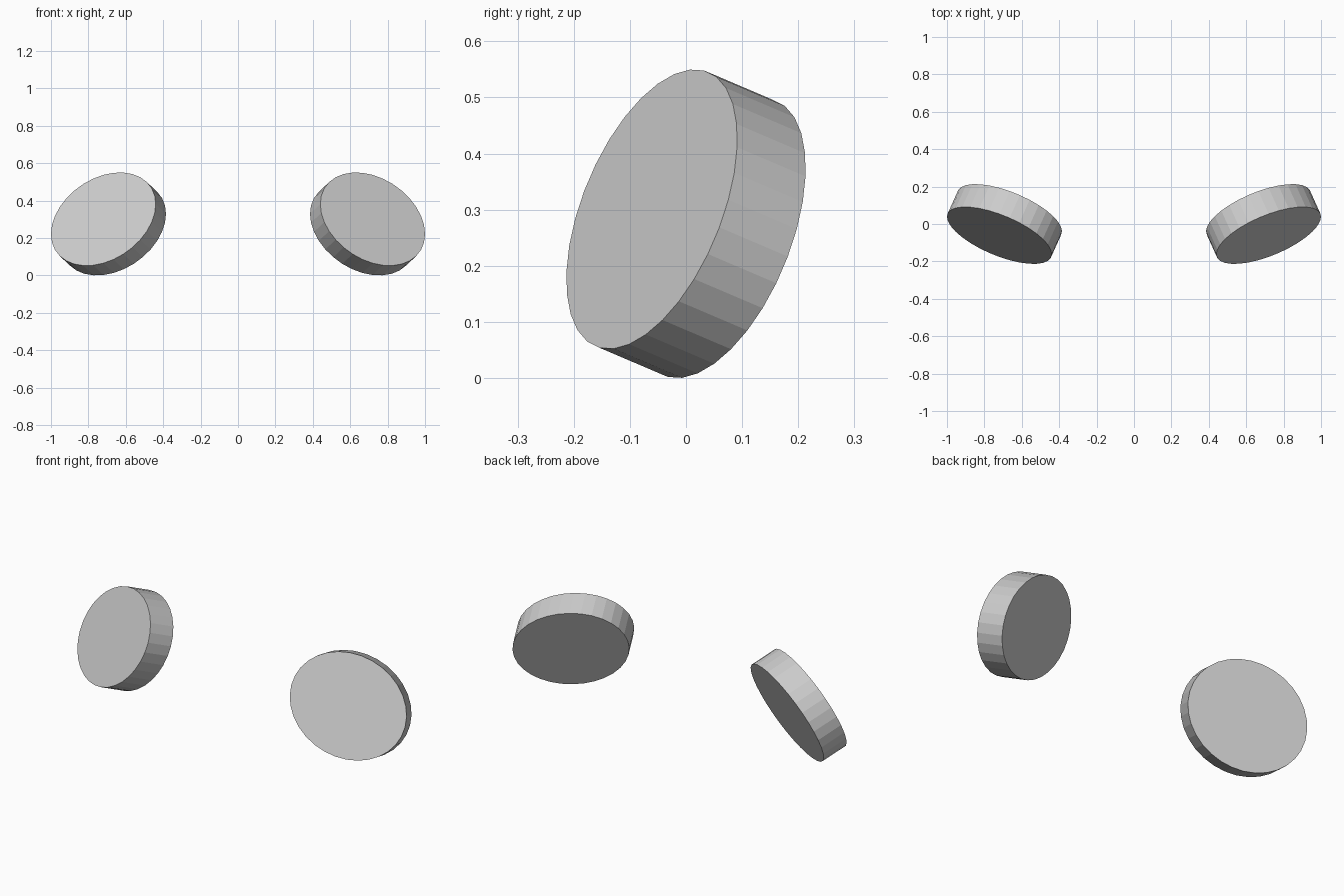
import bpy, bmesh
from mathutils import Matrix, Vector

if "Cube" in bpy.data.objects:
    bpy.data.objects.remove(bpy.data.objects["Cube"])

# Half axes of the slightly oval, tilted disc (u, v in the face, w along the thickness)
u = Vector((0.28, 0.10, -0.08))
v = Vector((0.0, 0.115, 0.236))
w = Vector((0.0275, -0.061, 0.026))
centre = Vector((0.6925, 0.0, 0.275))


def tilted_disc(name, side):
    """Oval disc; side = 1 for the right, -1 for its mirror image."""
    frame = Matrix((u, v, w)).transposed().to_4x4()
    frame = Matrix.Diagonal((side, 1, 1, 1)) @ Matrix.Translation(centre) @ frame
    bm = bmesh.new()
    bmesh.ops.create_cone(bm, cap_ends=True, segments=32,
                          radius1=1, radius2=1, depth=2)
    bmesh.ops.transform(bm, matrix=frame, verts=bm.verts)
    bmesh.ops.recalc_face_normals(bm, faces=bm.faces)
    mesh = bpy.data.meshes.new(name)
    bm.to_mesh(mesh)
    bm.free()
    obj = bpy.data.objects.new(name, mesh)
    bpy.context.collection.objects.link(obj)
    return obj


# Mirrored pair
tilted_disc("right_disc", 1)
tilted_disc("left_disc", -1)
